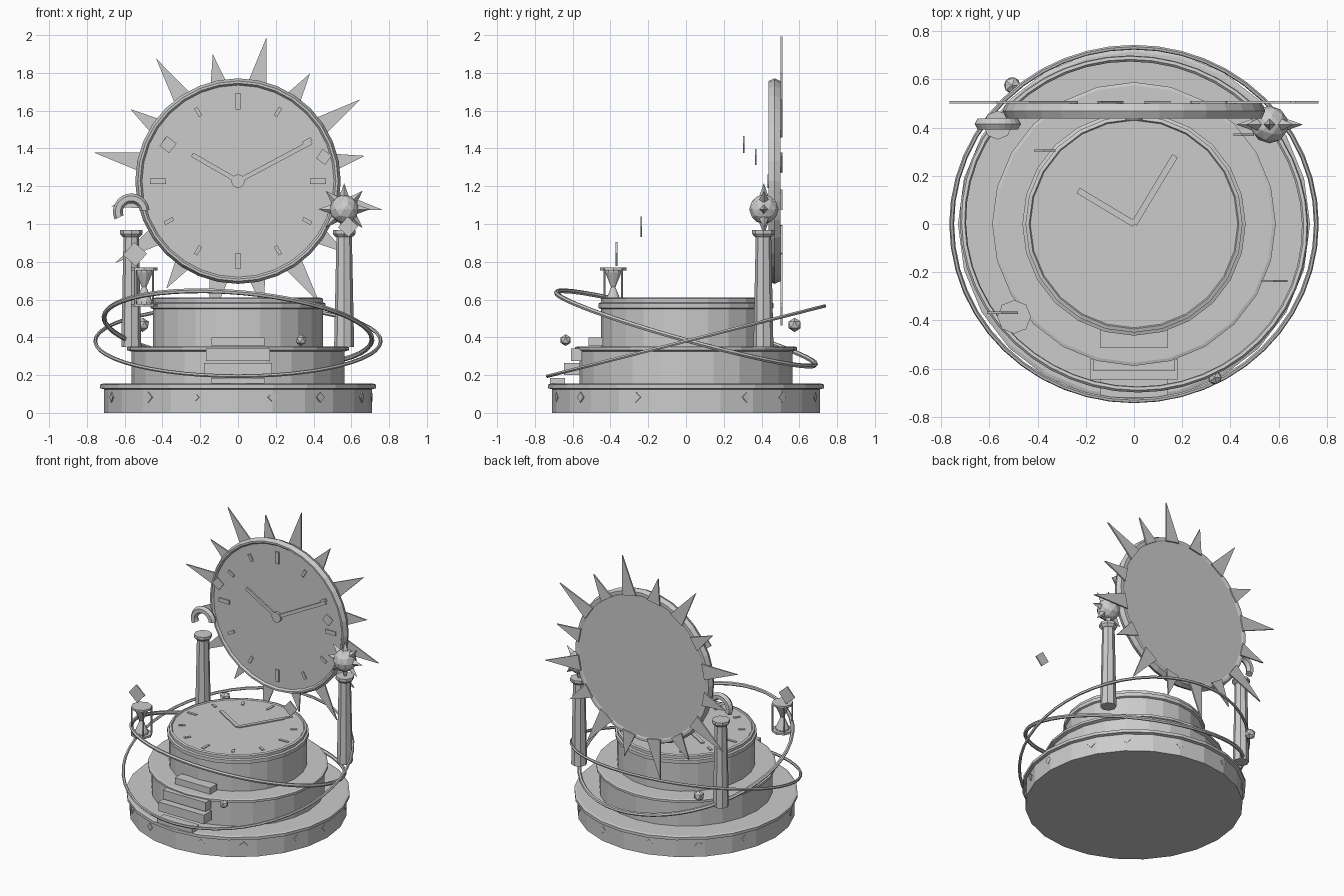
import bpy
import bmesh
from math import radians, cos, sin, pi
from mathutils import Vector

cube = bpy.data.objects.get("Cube")
if cube:
    bpy.data.objects.remove(cube, do_unlink=True)

GREY = (0.6, 0.6, 0.6, 1)
stone = bpy.data.materials.new("plain_grey")
stone.use_nodes = True
stone.diffuse_color = GREY
stone.node_tree.nodes["Principled BSDF"].inputs["Base Color"].default_value = GREY


def finish(name, bm, loc=(0, 0, 0), rot=(0, 0, 0)):
    """Turn a bmesh into a named object; rotation in degrees."""
    bmesh.ops.recalc_face_normals(bm, faces=bm.faces)
    mesh = bpy.data.meshes.new(name)
    bm.to_mesh(mesh)
    bm.free()
    mesh.materials.append(stone)
    obj = bpy.data.objects.new(name, mesh)
    obj.location = loc
    obj.rotation_euler = [radians(a) for a in rot]
    bpy.context.collection.objects.link(obj)
    return obj


def box(name, loc, size, rot=(0, 0, 0)):
    bm = bmesh.new()
    bmesh.ops.create_cube(bm, size=1)
    bmesh.ops.scale(bm, vec=size, verts=bm.verts)
    return finish(name, bm, loc, rot)


def lathe(name, profile, sides, loc=(0, 0, 0), rot=(0, 0, 0)):
    """Spin (radius, height) points around z and cap both ends."""
    bm = bmesh.new()
    rings = [[bm.verts.new((r * cos(2 * pi * i / sides), r * sin(2 * pi * i / sides), z))
              for i in range(sides)] for r, z in profile]
    for low, high in zip(rings, rings[1:]):
        for i in range(sides):
            j = (i + 1) % sides
            bm.faces.new((low[i], low[j], high[j], high[i]))
    bm.faces.new(rings[0])
    bm.faces.new(rings[-1])
    return finish(name, bm, loc, rot)


def tube_arc(name, radius, tube, start, end, segs, sides, loc, rot=(0, 0, 0)):
    """Torus, or part of one, around local z."""
    closed = end - start >= 360
    bm = bmesh.new()
    rings = []
    for i in range(segs if closed else segs + 1):
        a = radians(start + (end - start) * i / segs)
        ring = []
        for k in range(sides):
            t = 2 * pi * k / sides
            r = radius + tube * cos(t)
            ring.append(bm.verts.new((r * cos(a), r * sin(a), tube * sin(t))))
        rings.append(ring)
    pairs = list(zip(rings, rings[1:]))
    if closed:
        pairs.append((rings[-1], rings[0]))
    else:
        bm.faces.new(rings[0])
        bm.faces.new(rings[-1])
    for p, q in pairs:
        for k in range(sides):
            m = (k + 1) % sides
            bm.faces.new((p[k], p[m], q[m], q[k]))
    return finish(name, bm, loc, rot)


def ball(name, loc, radius, detail):
    bm = bmesh.new()
    bmesh.ops.create_icosphere(bm, subdivisions=detail, radius=radius)
    return finish(name, bm, loc)


def ray(name, inner, outer, half, angle, centre):
    """Thin triangular plate pointing outwards in the xz plane."""
    bm = bmesh.new()
    flat = [(inner, -half), (outer, 0), (inner, half)]
    face = bm.faces.new([bm.verts.new((x, -0.005, z)) for x, z in flat])
    out = bmesh.ops.extrude_face_region(bm, geom=[face])
    moved = [v for v in out["geom"] if isinstance(v, bmesh.types.BMVert)]
    bmesh.ops.translate(bm, vec=(0, 0.01, 0), verts=moved)
    return finish(name, bm, centre, (0, -angle, 0))


# Three stacked tiers, each with a projecting lip
lathe("base_tier", [(0.71, 0), (0.71, 0.125), (0.73, 0.13), (0.73, 0.15), (0.715, 0.155)], 24)
lathe("middle_tier", [(0.565, 0.15), (0.565, 0.325), (0.588, 0.332), (0.588, 0.348), (0.575, 0.352)], 24)
lathe("upper_tier", [(0.45, 0.35), (0.45, 0.55), (0.463, 0.555), (0.463, 0.58),
                     (0.45, 0.585), (0.45, 0.605), (0.435, 0.61), (0.43, 0.602)], 24)

# Diamond studs round the base
for i, a in enumerate((-161, -132, -109, -75, -52, -22, -2, 27, 46, 75, 105, 132, 158)):
    p = radians(a)
    box(f"base_stud_{i}", (0.705 * cos(p), 0.705 * sin(p), 0.083), (0.012, 0.038, 0.038), (45, 0, a))

# Front steps: half width, y range, z range
for i, (w, y0, y1, z0, z1) in enumerate(((0.14, -0.72, -0.64, 0.155, 0.185),
                                         (0.18, -0.645, -0.56, 0.2, 0.265),
                                         (0.17, -0.61, -0.55, 0.275, 0.34),
                                         (0.14, -0.515, -0.44, 0.355, 0.4))):
    box(f"step_{i}", (0, (y0 + y1) / 2, (z0 + z1) / 2), (2 * w, y1 - y0, z1 - z0))

# Flat clock on the top tier
for i in range(12):
    a = radians(30 * i)
    size = (0.07 if i % 3 == 0 else 0.045, 0.018, 0.006)
    box(f"top_marker_{i}", (0.365 * cos(a), 0.365 * sin(a), 0.604), size, (0, 0, 30 * i))
for name, length, a in (("top_hour_hand", 0.27, 149), ("top_minute_hand", 0.33, 59)):
    p = radians(a)
    box(name, (length / 2 * cos(p), length / 2 * sin(p), 0.605), (length, 0.026, 0.008), (0, 0, a))

# Upright dial with a bevelled bezel
DIAL_Z = 1.227
lathe("dial", [(0.5, -0.495), (0.512, -0.5), (0.53, -0.5), (0.544, -0.468), (0.53, -0.437),
               (0.518, -0.437), (0.508, -0.45)], 32, (0, 0, DIAL_Z), (90, 0, 0))
for i in range(12):
    a = radians(30 * i)
    size = (0.085, 0.01, 0.028) if i % 3 == 0 else (0.052, 0.01, 0.02)
    box(f"dial_marker_{i}", (0.423 * cos(a), 0.447, DIAL_Z + 0.423 * sin(a)), size, (0, -30 * i, 0))
for name, length, a in (("hour_hand", 0.28, 150), ("minute_hand", 0.44, 28)):
    p = radians(a)
    box(name, (length / 2 * cos(p), 0.442, DIAL_Z + length / 2 * sin(p)), (length, 0.01, 0.024), (0, -a, 0))
lathe("dial_hub", [(0.036, -0.45), (0.036, -0.432)], 12, (0, 0, DIAL_Z), (90, 0, 0))

# Alternating long and short rays behind the dial
for i in range(16):
    long_ray = i % 2 == 0
    ray(f"dial_ray_{i}", 0.5, 0.78 if long_ray else 0.685, 0.055 if long_ray else 0.05,
        78.75 + 22.5 * i, (0, 0.505, DIAL_Z))

# Two pillars
for side, x in (("right", -0.565), ("left", 0.562)):
    lathe(f"{side}_pillar", [(0.053, 0.35), (0.041, 0.93), (0.05, 0.935), (0.06, 0.948), (0.06, 0.967)],
          8, (x, 0.41, 0))

# Crescent over one pillar, spiked sun over the other
tube_arc("crescent", 0.071, 0.026, 5, 205, 12, 6, (-0.565, 0.415, 1.065), (90, 0, 0))
SUN = Vector((0.562, 0.412, 1.078))
ball("sun_ball", SUN, 0.078, 2)
for i in range(8):
    lathe(f"sun_spike_{i}", [(0.026, 0.065), (0.0005, 0.137)], 4, SUN, (0, 45 * i, 0))

# Hourglass
GLASS = (-0.497, -0.385, 0)
for name, z in (("hourglass_bottom", 0.562), ("hourglass_top", 0.755)):
    lathe(name, [(0.07, z), (0.07, z + 0.015)], 8, GLASS)
lathe("hourglass_bulbs", [(0.045, 0.577), (0.045, 0.59), (0.012, 0.666), (0.045, 0.742), (0.045, 0.755)], 10, GLASS)
for i in range(4):
    a = radians(45 + 90 * i)
    lathe(f"hourglass_post_{i}", [(0.006, 0.57), (0.006, 0.765)], 6,
          (GLASS[0] + 0.066 * cos(a), GLASS[1] + 0.066 * sin(a), 0))

# Tilted orbit rings with small satellites
tube_arc("upper_orbit", 0.712, 0.013, 0, 360, 48, 6, (0, 0, 0.447), (-15.5, 5, 0))
tube_arc("lower_orbit", 0.756, 0.01, 0, 360, 48, 6, (0, 0, 0.38), (14.2, 0, 0))
ball("front_satellite", (0.335, -0.637, 0.385), 0.031, 1)
ball("back_satellite", (-0.505, 0.575, 0.466), 0.038, 1)

# Floating diamond plates: position, edge length, turn
for i, (x, y, z, s, turn) in enumerate(((-0.37, 0.305, 1.42, 0.064, 38), (0.455, 0.37, 1.355, 0.06, 35),
                                        (0.583, -0.237, 0.985, 0.076, 42), (-0.545, -0.368, 0.84, 0.09, 42))):
    box(f"floating_diamond_{i}", (x, y, z), (s, 0.009, s), (0, turn, 0))
